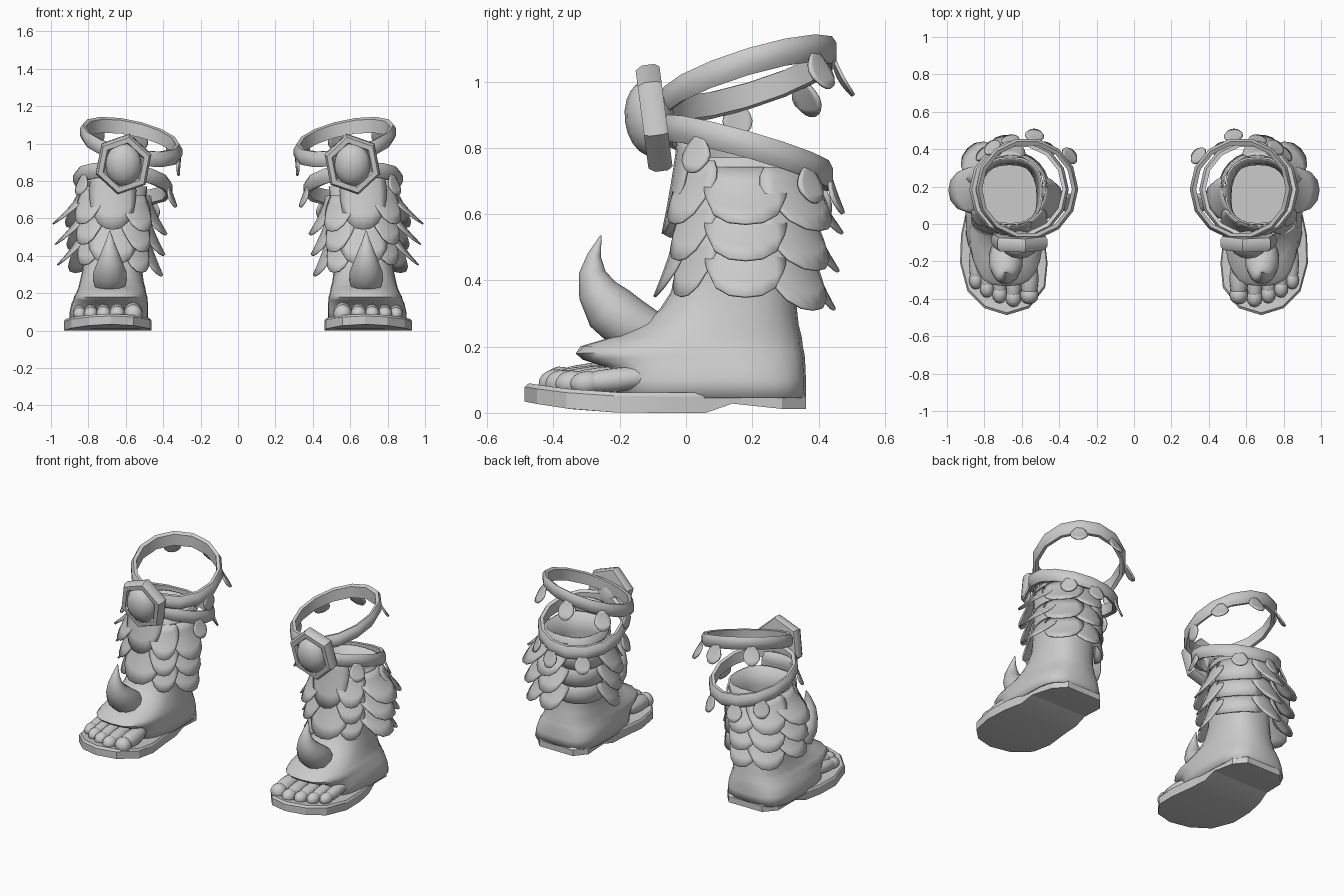
import bpy, bmesh, math
from mathutils import Vector, Matrix

if "Cube" in bpy.data.objects:
    bpy.data.objects.remove(bpy.data.objects["Cube"])

CX, CY = 0.66, 0.18          # leg axis of the +x boot; every part is mirrored to -x


def finish(name, bm, angle=35, thick=0.0):
    bmesh.ops.recalc_face_normals(bm, faces=bm.faces)
    me = bpy.data.meshes.new(name)
    bm.to_mesh(me)
    bm.free()
    me.shade_smooth()
    me.set_sharp_from_angle(angle=math.radians(angle))
    ob = bpy.data.objects.new(name, me)
    bpy.context.collection.objects.link(ob)
    if thick:
        s = ob.modifiers.new("thickness", 'SOLIDIFY')
        s.thickness = thick
        s.offset = 0
    ob.modifiers.new("pair", 'MIRROR').use_axis = (True, False, False)
    return ob


def loft(bm, rings, caps=True, closed=False):
    vs = [[bm.verts.new(p) for p in r] for r in rings]
    n = len(vs[0])
    pairs = list(zip(vs, vs[1:])) + ([(vs[-1], vs[0])] if closed else [])
    for a, b in pairs:
        for i in range(n):
            j = (i + 1) % n
            bm.faces.new((a[i], a[j], b[j], b[i]))
    if caps:
        bm.faces.new(vs[0])
        bm.faces.new(vs[-1])
    return vs


def section(z, y0, y1, x0, x1, n=24, p=2.5):
    p += max(0, .25 - z) * 6          # squarer towards the sole
    out = []
    for i in range(n):
        a = 2 * math.pi * i / n
        c, s = math.cos(a), math.sin(a)
        out.append(((x0 + x1) / 2 + (x1 - x0) / 2 * math.copysign(abs(c) ** (2 / p), c),
                    (y0 + y1) / 2 + (y1 - y0) / 2 * math.copysign(abs(s) ** (2 / p), s), z))
    return out


# sole: foot outline swept up, with raised toe and a notch before the heel
outline = [(.68, -.487), (.80, -.45), (.89, -.36), (.93, -.21), (.925, -.06), (.90, .06),
           (.885, .14), (.865, .29), (.80, .362), (.56, .362), (.50, .29), (.49, .14),
           (.488, .06), (.48, -.06), (.462, -.21), (.475, -.34), (.56, -.45)]


def sole_z(y):
    toe = max(0, -y - .15) ** 2 * .3
    return toe + (.028 if .1 < y < .2 else .012 if y >= .2 else .0)


bm = bmesh.new()
c = Vector((.69, -.06))
rows = []
for k, h in ((1, 0), (1.0, .045), (.97, .056)):
    rows.append([(c.x + (x - c.x) * k, c.y + (y - c.y) * k,
                  sole_z(y) + h if h == 0 else max(0, -y - .15) ** 2 * .25 + .005 + h) for x, y in outline])
vs = loft(bm, rows, caps=False)
for ring in (vs[0], vs[-1]):
    bm.faces.new((ring[0], ring[1], ring[16]))
    for i in range(1, 8):
        bm.faces.new((ring[i], ring[i + 1], ring[16 - i], ring[17 - i]))
finish("sole", bm, 25)

# boot body: hollow stack of rounded sections
bm = bmesh.new()
loft(bm, [section(*s) for s in (
    (.045, -.20, .357, .487, .897), (.10, -.215, .357, .485, .895), (.145, -.25, .355, .485, .885),
    (.165, -.31, .354, .49, .875), (.18, -.328, .352, .49, .872), (.197, -.315, .348, .495, .862),
    (.225, -.22, .345, .50, .85),
    (.265, -.13, .335, .51, .84), (.31, -.075, .33, .515, .83), (.38, -.03, .325, .515, .82),
    (.50, -.01, .32, .51, .82), (.64, .0, .33, .50, .825), (.77, .0, .355, .49, .835))], caps=False)
finish("boot_body", bm, 50, .01)

# toes: big toe on the inner side
bm = bmesh.new()
for x, tip, r in ((.56, -.43, .050), (.645, -.445, .042), (.718, -.425, .040),
                  (.786, -.395, .038), (.846, -.35, .036)):
    for ln, yc, zc, k in ((.14, tip + .14, .10, 1), (.05, tip + .05, .09, 1)):
        m = Matrix.Translation((x, yc, zc)) @ Matrix.Rotation(.1, 4, 'X') \
            @ Matrix.Diagonal((r * k, ln, r * k, 1))
        bmesh.ops.create_uvsphere(bm, u_segments=12, v_segments=8, radius=1, matrix=m)
finish("toes", bm, 60)

# horn on the instep
bm = bmesh.new()
path = [(-.11, .24, .07), (-.175, .268, .083), (-.23, .315, .08), (-.268, .37, .06),
        (-.283, .425, .04), (-.277, .475, .021), (-.257, .535, .002)]
rings = []
for i, (y, z, r) in enumerate(path):
    a, b = path[max(i - 1, 0)], path[min(i + 1, len(path) - 1)]
    t = Vector((0, b[0] - a[0], b[1] - a[1])).normalized()
    nrm = Vector((0, -t.z, t.y))
    rings.append([Vector((.685, y, z)) + r * (1.1 * math.cos(u) * Vector((1, 0, 0)) + math.sin(u) * nrm)
                  for u in [2 * math.pi * k / 12 for k in range(12)]])
loft(bm, rings)
finish("horn", bm, 50)


# tilted ankle straps
def strap_point(s, a, r=None):
    cx, cy, cz, rad, sx, sy = s
    x, y = (r or rad) * math.cos(a), (r or rad) * math.sin(a)
    return Vector((cx + x, cy + y, cz + sx * x + sy * y))


UPPER = (.572, .187, 1.008, .256, .20, .30)
LOWER = (.615, .185, .785, .248, .10, -.28)
for name, s in (("upper_strap", UPPER), ("lower_strap", LOWER)):
    bm = bmesh.new()
    rings = []
    for i in range(14):
        a = 2 * math.pi * i / 14
        rings.append([strap_point(s, a, s[3] + dr) + Vector((0, 0, dz)) for dr, dz in
                      ((-.016, -.036), (.004, -.041), (.018, -.017), (.018, .017), (.004, .041), (-.016, .036))])
    loft(bm, rings, caps=False, closed=True)
    finish(name, bm, 50)

# hexagonal buckle with raised rim and a domed gem
tilt = Matrix.Translation((.612, -.095, .89)) @ Matrix.Rotation(.13, 4, 'X')
bm = bmesh.new()
loft(bm, [[tilt @ Vector((r * math.cos(a) * .95, y, r * math.sin(a)))
           for a in [math.pi / 3 * k + math.pi / 2 + .2 for k in range(6)]]
          for r, y in ((.155, .035), (.165, .02), (.165, -.018), (.152, -.038), (.122, -.038), (.112, -.015))])
finish("buckle", bm, 45)
bm = bmesh.new()
bmesh.ops.create_uvsphere(bm, u_segments=14, v_segments=10, radius=1,
                          matrix=tilt @ Matrix.Translation((0, -.015, 0)) @ Matrix.Diagonal((.098, .075, .115, 1)))
finish("gem", bm, 60)


# petal: curved sheet hanging off the leg; widths by row, bottom edge rounded by arch
def petal(bm, axis, deg, r0, r1, top, bottom, half, widths, arch):
    a0, n = math.radians(deg), len(widths) - 1
    grid = []
    for i, k in enumerate(widths):
        row = []
        for j in range(7):
            s = j / 3 - 1
            t = i / n * (1 - arch * abs(s) ** 2.4)
            a = a0 + s * k * half / r0
            r = r0 + (r1 - r0) * t ** 1.3
            row.append(bm.verts.new((axis[0] + r * math.cos(a), axis[1] + r * math.sin(a),
                                     top + (bottom - top) * t)))
        grid.append(row)
    for p, q in zip(grid, grid[1:]):
        for j in range(6):
            bm.faces.new((p[j], p[j + 1], q[j + 1], q[j]))


SCALE, BAND = (.85, .98, 1, .92, .8), (.97, 1, 1)
DROP = (.15, .55, .85, 1, .92, .6)

# scale columns: angle, base radius, tip radius, first top, first bottom, step, half width
columns = ((0, .185, .33, .74, .57, .11, .115), (44, .20, .32, .74, .55, .12, .115),
           (82, .19, .295, .73, .54, .115, .10), (235, .195, .28, .72, .53, .11, .085),
           (195, .185, .285, .72, .51, .11, .11), (310, .195, .28, .76, .57, .11, .085))
bm = bmesh.new()
for deg, r0, r1, top, bot, step, half in columns:
    for i in range(3):
        petal(bm, (CX, CY), deg, r0, r1 - .012 * i, top - step * i, bot - step * i, half, SCALE, .45)
finish("leg_scales", bm, 50, .008)

# broad front scales under the buckle
bm = bmesh.new()
for top, bot, r0, r1, half in ((.86, .54, .20, .25, .125), (.62, .35, .19, .275, .125)):
    petal(bm, (CX + .01, CY), 270, r0, r1, top, bot, half, SCALE, .3)
finish("front_scales", bm, 50, .008)

# close-fitting bands on the inner back of the leg
bm = bmesh.new()
for i in range(3):
    petal(bm, (CX, CY), 136, .192, .208, .72 - .12 * i, .57 - .11 * i, .135, BAND, .15)
finish("inner_bands", bm, 50, .01)

# teardrop pendants on both straps
bm = bmesh.new()
for s, degs, flare in ((UPPER, (50, 98, 142, 187), .065), (LOWER, (45, 80, 125, 195, 325), .045)):
    for d in degs:
        p = strap_point(s, math.radians(d))
        out = 0 if d == 187 else flare
        petal(bm, (s[0], s[1]), d, s[3] + .005, s[3] + out, p.z - .005, p.z - .12, .046, DROP, .12)
finish("pendants", bm, 50, .01)
